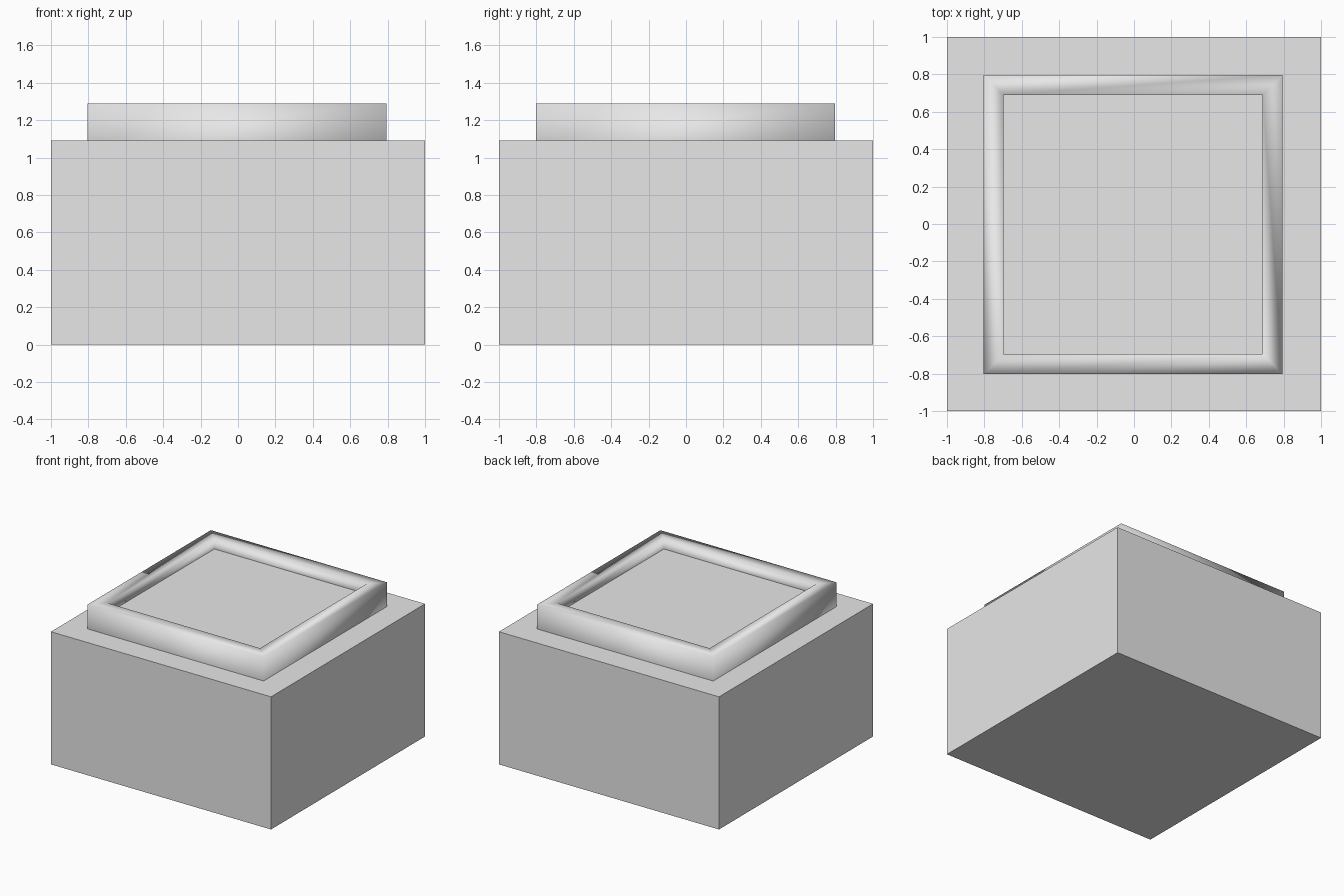
import bpy
import bmesh

if "Cube" in bpy.data.objects:
    bpy.data.objects.remove(bpy.data.objects["Cube"])

grey = bpy.data.materials.new("plain_grey")
grey.diffuse_color = (0.8, 0.8, 0.8, 1)
grey.use_nodes = True
grey.node_tree.nodes["Principled BSDF"].inputs["Base Color"].default_value = grey.diffuse_color

RIM_X, RIM_Y = -0.005, -0.003   # the rim sits very slightly off centre
BASE_TOP, FLOOR_Z, RIM_TOP = 1.09, 1.205, 1.29
OUTER, INNER = 0.80, 0.693


def square(bm, half, z, cx=0.0, cy=0.0):
    """Ring of four vertices, counter-clockwise seen from above."""
    return [bm.verts.new((cx + sx * half, cy + sy * half, z))
            for sx, sy in ((-1, -1), (1, -1), (1, 1), (-1, 1))]


def bridge(bm, a, b, smooth=False):
    """Quads joining two square rings."""
    for i in range(4):
        j = (i + 1) % 4
        bm.faces.new((a[i], a[j], b[j], b[i])).smooth = smooth


def finish(bm, name):
    mesh = bpy.data.meshes.new(name)
    bm.to_mesh(mesh)
    bm.free()
    mesh.materials.append(grey)
    obj = bpy.data.objects.new(name, mesh)
    bpy.context.collection.objects.link(obj)


# Solid base block
bm = bmesh.new()
low = square(bm, 1.0, 0.0)
high = square(bm, 1.0, BASE_TOP)
bridge(bm, low, high)
bm.faces.new(low[::-1])
bm.faces.new(high)
finish(bm, "base_block")

# Raised rim: outer wall, top and inner wall shaded as one soft surface
bm = bmesh.new()
rings = [square(bm, half, z, RIM_X, RIM_Y)
         for half, z in ((OUTER, BASE_TOP), (OUTER, RIM_TOP),
                         (INNER, RIM_TOP), (INNER, FLOOR_Z))]
for a, b in zip(rings, rings[1:]):
    bridge(bm, a, b, smooth=True)
finish(bm, "raised_rim")

# Flat panel recessed inside the rim
bm = bmesh.new()
bm.faces.new(square(bm, INNER, FLOOR_Z, RIM_X, RIM_Y))
finish(bm, "recessed_panel")
